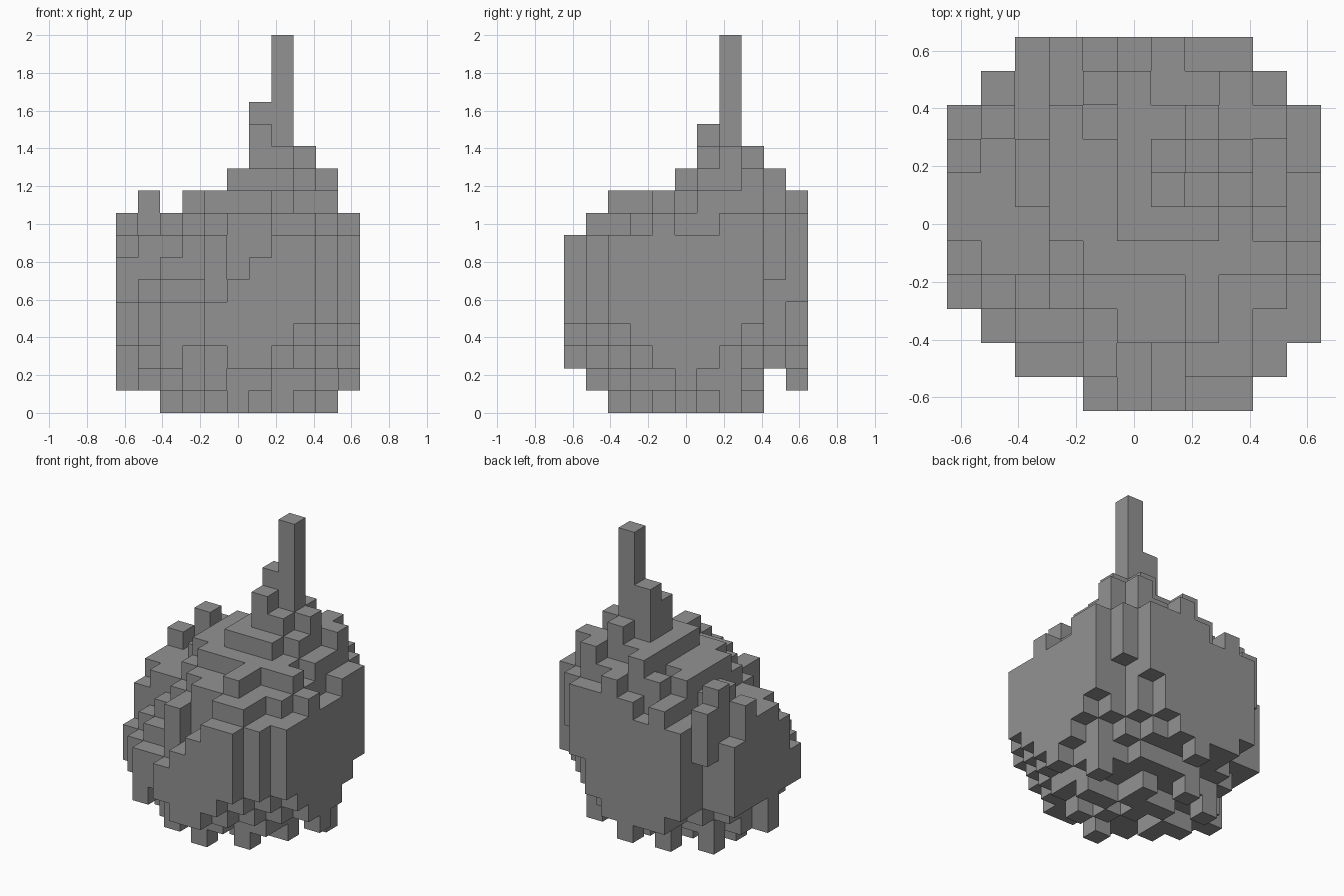
import bpy, bmesh, random
from mathutils import Vector

cube = bpy.data.objects.get("Cube")
if cube:
    bpy.data.objects.remove(cube, do_unlink=True)

random.seed(4)
N = 11                 # blocks across
S = 2 / 17             # block size
MID = N // 2

grey = bpy.data.materials.new("stone_grey")
grey.use_nodes = True
colour = (0.29, 0.29, 0.29, 1)
grey.diffuse_color = colour
grey.node_tree.nodes["Principled BSDF"].inputs["Base Color"].default_value = colour

# Plan outline: first and last block of each row, front to back
rows = [(4, 8), (2, 9), (1, 10)] + [(0, 10)] * 6 + [(1, 9), (2, 8)]

# Columns with a set top: front rim, left and right rims, back rim, crown
peaks = {(1, 2): 5, (2, 2): 6, (1, 3): 6, (2, 3): 7, (1, 4): 8, (1, 8): 10, (1, 9): 9, (7, 2): 10}
peaks.update({(4 + n, 0): top for n, top in enumerate((5, 6, 7, 8, 8))})
peaks.update({(2 + n, 1): top for n, top in enumerate((5, 5, 8, 6, 7, 9, 9, 8))})
peaks.update({(0, 3 + n): top for n, top in enumerate((5, 7, 8, 8, 9, 7))})
peaks.update({(10, 2 + n): top for n, top in enumerate((8, 8, 9, 8, 8, 9, 9))})
peaks.update({(2 + n, 10): top for n, top in enumerate((8, 9, 8, 9, 10, 9, 9))})
peaks.update({(3 + n, MID): top for n, top in enumerate((10, 10, 11, 11, 11, 10))})
peaks.update({(MID, j): 11 for j in range(MID, 10)})
peaks.update({(7, 6): 12, (8, 6): 11, (8, 7): 12, (7, 8): 12, (9, 8): 11, (8, 9): 11})

# Columns with a set underside: low feet, corners, front, right and back rims
feet = {spot: 0 for spot in ((5, 2), (2, 5), (2, 7), (7, 3), (9, 7), (4, 8))}
feet.update({(9, 1): 4, (2, 1): 2, (3, 1): 3, (1, 2): 3, (0, 3): 3, (0, 5): 1,
             (9, 9): 6, (1, 9): 6, (0, 8): 3})
feet.update({(4 + n, 0): low for n, low in enumerate((3, 2, 2, 3, 4))})
feet.update({(10, 2 + n): low for n, low in enumerate((4, 3, 2, 1, 2, 3, 4))})
feet.update({(2 + n, 10): low for n, low in enumerate((3, 2, 2, 1, 2, 3, 5))})

row_cap = [8, 9, 10, 10, 10, 11, 12, 12, 12, 11, 10]
column_cap = [9, 10, 9, 10, 10, 11, 12, 12, 12, 11, 9]


def crown(i, j):
    """Top of a column: a dome leaning to the back left, steep at the front right."""
    x, y = i - MID, j - MID
    t = x + y
    to_stem = (Vector((x, y)) - Vector((2, 2))).length
    h = 10.1 + 0.2 * t - 0.07 * (x * x + y * y) - 0.6 * max(0, -t - 3)
    h += 0.8 * max(0, 2.2 - to_stem) + random.uniform(-0.6, 0.6)
    return peaks.get((i, j), min(round(h), row_cap[j], column_cap[i]))


def base(i, j):
    """Underside of a column: a round bowl that curves up steeply at its rim."""
    x, y = i - MID, j - MID
    b = 0.0035 * (x * x + y * y) ** 2 + 0.65 + random.uniform(-0.5, 0.5)
    low = 1 if i in (0, 1, 10) or j in (1, 9, 10) else 0
    return feet.get((i, j), max(low, round(b)))


def block_mesh(name, blocks, solid):
    """Outer skin of a set of blocks, leaving out faces hidden inside the solid."""
    bm = bmesh.new()
    for block in blocks:
        centre = Vector(block) + Vector((-MID, -MID, 0.5))
        for axis in range(3):
            for side in (-1, 1):
                step = Vector((0, 0, 0))
                step[axis] = side
                if tuple(int(v) for v in Vector(block) + step) in solid:
                    continue
                u, v = Vector((0, 0, 0)), Vector((0, 0, 0))
                u[(axis + 1) % 3] = 0.5
                v[(axis + 2) % 3] = 0.5 * side
                face_mid = centre + step / 2
                corners = (-u - v, u - v, u + v, v - u)
                bm.faces.new([bm.verts.new((face_mid + c) * S) for c in corners])
    bmesh.ops.remove_doubles(bm, verts=bm.verts, dist=S / 100)
    mesh = bpy.data.meshes.new(name)
    bm.to_mesh(mesh)
    bm.free()
    mesh.materials.append(grey)
    obj = bpy.data.objects.new(name, mesh)
    bpy.context.collection.objects.link(obj)


# Bulb
bulb = set()
for j, (first, last) in enumerate(rows):
    for i in range(first, last + 1):
        bulb.update((i, j, k) for k in range(base(i, j), crown(i, j)))

# Stem with its two lower steps
stem = set()
for i, j, top in ((7, 7, 17), (6, 7, 14), (6, 6, 13)):
    stem.update((i, j, k) for k in range(8, top))
stem -= bulb

solid = bulb | stem
block_mesh("bulb", bulb, solid)
block_mesh("stem", stem, solid)
